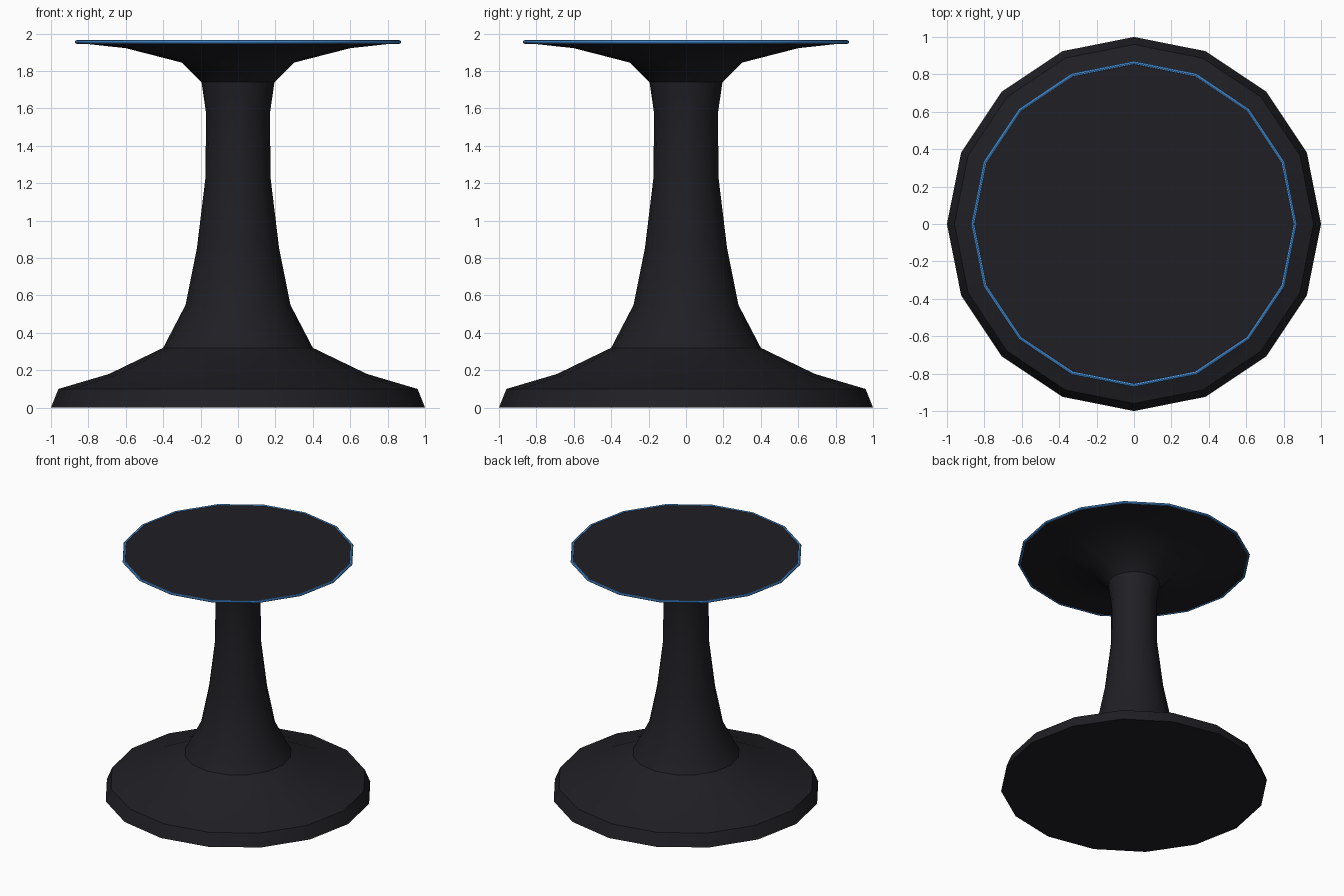
import bpy, bmesh
from math import cos, sin, pi, radians

if "Cube" in bpy.data.objects:
    bpy.data.objects.remove(bpy.data.objects["Cube"])

SIDES = 16


def material(name, color):
    m = bpy.data.materials.new(name)
    m.diffuse_color = color
    m.use_nodes = True
    m.node_tree.nodes["Principled BSDF"].inputs["Base Color"].default_value = m.diffuse_color
    return m


def lathe(name, profile, mat, cap_bottom=False, cap_top=False, closed=False):
    """Spin a bottom-to-top (radius, z) profile around the z axis."""
    bm = bmesh.new()
    rings = [[bm.verts.new((r * cos(2 * pi * i / SIDES), r * sin(2 * pi * i / SIDES), z))
              for i in range(SIDES)] for r, z in profile]
    pairs = list(zip(rings, rings[1:]))
    if closed:
        pairs.append((rings[-1], rings[0]))
    for a, b in pairs:
        for i in range(SIDES):
            j = (i + 1) % SIDES
            bm.faces.new((a[i], a[j], b[j], b[i]))
    if cap_bottom:
        bm.faces.new(rings[0][::-1])
    if cap_top:
        bm.faces.new(rings[-1])
    mesh = bpy.data.meshes.new(name)
    bm.to_mesh(mesh)
    bm.free()
    mesh.materials.append(mat)
    obj = bpy.data.objects.new(name, mesh)
    bpy.context.collection.objects.link(obj)
    bpy.ops.object.select_all(action='DESELECT')
    obj.select_set(True)
    bpy.context.view_layer.objects.active = obj
    bpy.ops.object.shade_smooth_by_angle(angle=radians(35))
    return obj


dark = material("dark_metal", (0.014, 0.014, 0.018, 1))
blue = material("blue_trim", (0.08, 0.35, 0.85, 1))

# Flared foot
lathe("base", [(1.0, 0), (0.96, 0.10), (0.69, 0.18), (0.40, 0.32)], dark, cap_bottom=True)

# Waisted column
lathe("stem", [(0.40, 0.32), (0.28, 0.55), (0.22, 0.85), (0.175, 1.22),
               (0.17, 1.57), (0.195, 1.74)], dark)

# Flared top plate
lathe("top_plate", [(0.195, 1.74), (0.30, 1.845), (0.60, 1.922), (0.855, 1.95),
                    (0.86, 1.96)], dark, cap_top=True)

# Thin blue ring around the rim
ring = [(0.862 + 0.01 * cos(2 * pi * k / 8), 1.955 + 0.01 * sin(2 * pi * k / 8)) for k in range(8)]
lathe("rim_ring", ring, blue, closed=True)
